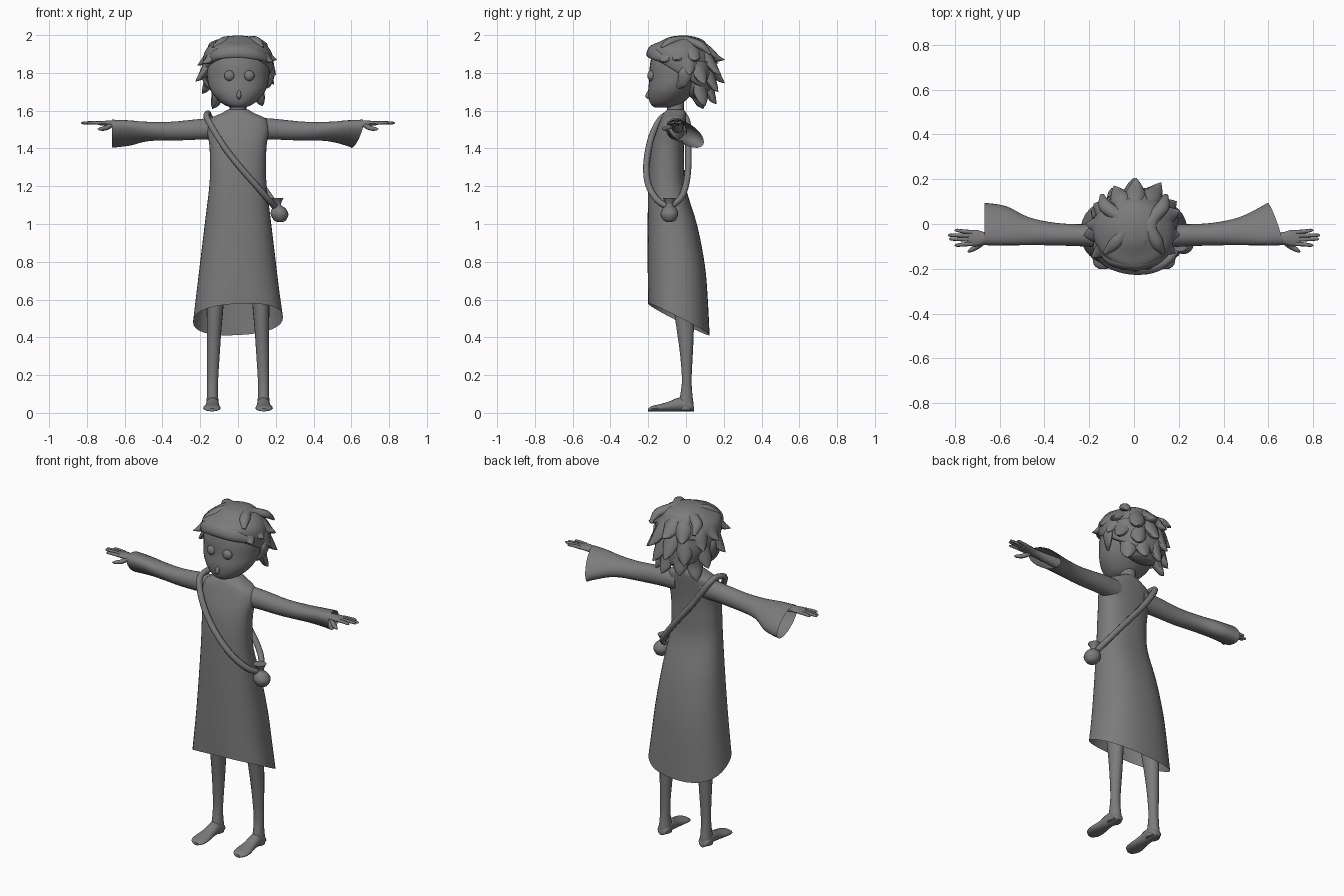
import bpy, bmesh, math
from mathutils import Vector as V

skin = bpy.data.materials.new("plain grey")
skin.diffuse_color = (0.2, 0.2, 0.2, 1)


def finish(name, bm, angle=50):
    bmesh.ops.recalc_face_normals(bm, faces=bm.faces)
    me = bpy.data.meshes.new(name)
    bm.to_mesh(me)
    bm.free()
    me.materials.append(skin)
    ob = bpy.data.objects.new(name, me)
    bpy.context.collection.objects.link(ob)
    bpy.ops.object.select_all(action='DESELECT')
    ob.select_set(True)
    bpy.context.view_layer.objects.active = ob
    bpy.ops.object.shade_smooth_by_angle(angle=math.radians(angle))
    return ob


def smooth_rings(rings, steps, loop=False):
    # Catmull-Rom interpolation between (centre, half axis a, half axis b) rings
    n, out = len(rings), []
    pick = (lambda i: rings[i % n]) if loop else (lambda i: rings[max(0, min(n - 1, i))])
    for i in range(n if loop else n - 1):
        for s in range(steps):
            t = s / steps
            out.append([0.5 * (2 * q + (r - p) * t + (2 * p - 5 * q + 4 * r - w) * t * t
                               + (3 * q - p - 3 * r + w) * t ** 3)
                        for p, q, r, w in zip(pick(i - 1), pick(i), pick(i + 1), pick(i + 2))])
    return out if loop else out + [rings[-1]]


def loft(name, rings, n=24, caps=(True, True), power=1.0, steps=4, loop=False):
    rings = smooth_rings([tuple(V(v) for v in r) for r in rings], steps, loop)
    bm, rows = bmesh.new(), []
    for c, a, b in rings:
        row = []
        for k in range(n):
            u = 2 * math.pi * k / n
            cu, su = math.cos(u), math.sin(u)
            row.append(bm.verts.new(c + a * math.copysign(abs(cu) ** power, cu)
                                    + b * math.copysign(abs(su) ** power, su)))
        rows.append(row)
    pairs = list(zip(rows, rows[1:])) + ([(rows[-1], rows[0])] if loop else [])
    for r, s in pairs:
        for k in range(n):
            bm.faces.new((r[k], r[(k + 1) % n], s[(k + 1) % n], s[k]))
    if not loop:
        for flag, row in zip(caps, (rows[0], rows[-1])):
            if flag:
                bm.faces.new(row)
    return finish(name, bm)


def tube(name, pts, radii, ref=(0, 0, 1), flat=1.0, n=10, steps=4, loop=False):
    pts, rings, m = [V(p) for p in pts], [], len(pts)
    for i, (p, r) in enumerate(zip(pts, radii)):
        t = (pts[(i + 1) % m] - pts[i - 1]) if loop else pts[min(i + 1, m - 1)] - pts[max(i - 1, 0)]
        t.normalize()
        a = t.cross(V(ref)).normalized()
        rings.append((p, a * r, a.cross(t) * r * flat))
    return loft(name, rings, n, steps=steps, loop=loop)


def level(z, front, back, half, drop=0.0, lean=0.0):
    # horizontal ring, lowered towards the back by drop
    return ((0, (front + back) / 2, z), (half, 0, lean), (0, (back - front) / 2, -drop))


def ball(name, loc, size, rot=0):
    bm = bmesh.new()
    bmesh.ops.create_uvsphere(bm, u_segments=20, v_segments=12, radius=1)
    bmesh.ops.scale(bm, vec=size, verts=bm.verts)
    bmesh.ops.translate(bm, vec=loc, verts=bm.verts)
    return finish(name, bm)


# Robe with a hem that dips at the back
loft("robe", [level(1.605, -.10, -.01, .055), level(1.585, -.12, 0, .09), level(1.555, -.135, .0, .15),
              level(1.50, -.155, -.005, .165), level(1.42, -.18, -.01, .152), level(1.32, -.195, -.01, .148),
              level(1.20, -.20, .0, .152, .01), level(1.0, -.203, .06, .176, .01),
              level(.80, -.203, .10, .20, .02), level(.65, -.202, .115, .218, .045),
              level(.495, -.20, .125, .238, .083, .012)],
     n=40, caps=(True, False), power=.85)

# Neck
loft("neck", [level(1.56, -.10, -.01, .05), level(1.60, -.10, -.01, .045), level(1.67, -.10, -.01, .045)], n=16)

# Sleeves flaring into open cuffs, the two cuffs cut slightly differently
for s, label, end, cut in ((1, "left", .63, .035), (-1, "right", .667, 0)):
    rings = [(.08, -.06, 1.505, .055, 0, 0, .06), (.19, -.052, 1.502, .05, 0, 0, .055),
             (.34, -.046, 1.492, .05, -.005, 0, .05), (.47, -.032, 1.490, .062, -.022, .01, .046),
             (.57, -.008, 1.482, .085, -.048, .02, .046), (end, .0, 1.478, .09, -.06, .03, .045)]
    loft(label + "_sleeve", [((s * x, y, z), (-s * cut if i == 5 else 0, ay, az), (0, by, bz))
                             for i, (x, y, z, ay, az, by, bz) in enumerate(rings)], caps=(True, False))
    # Forearm, palm, fingers and thumb
    loft(label + "_hand", [((s * x, y, z), (0, ry, 0), (0, 0, rz)) for x, y, z, ry, rz in
         ((.50, -.045, 1.51, .03, .03), (.60, -.06, 1.525, .026, .022), (.66, -.063, 1.53, .026, .018),
          (.70, -.063, 1.533, .036, .014), (.735, -.063, 1.533, .034, .010), (.745, -.063, 1.533, .025, .006))], n=14)
    for i, (y0, y1, x1) in enumerate(((-.037, -.028, .80), (-.053, -.05, .83), (-.07, -.067, .825), (-.088, -.095, .80))):
        tube(f"{label}_finger_{i + 1}", [(s * .72, y0, 1.534), (s * .765, (y0 + y1) / 2, 1.536),
                                         (s * (x1 - .01), y1, 1.535), (s * x1, y1, 1.534)],
             (.010, .009, .007, .002), n=8, steps=3)
    tube(label + "_thumb", [(s * .67, -.075, 1.525), (s * .70, -.10, 1.508), (s * .73, -.118, 1.503),
                            (s * .742, -.124, 1.503)], (.015, .013, .009, .002), n=8, steps=3)

    # Leg and foot
    loft(label + "_leg", [level_ for level_ in (
        ((s * x, (f + b) / 2, z), (r, 0, 0), (0, (b - f) / 2, 0)) for z, x, f, b, r in
        ((.72, .115, -.08, .04, .05), (.55, .122, -.065, .04, .044), (.44, .126, -.05, .042, .038),
         (.32, .13, -.033, .037, .034), (.18, .134, -.022, .03, .029), (.10, .135, -.03, .034, .029),
         (.05, .135, -.04, .04, .033), (.015, .135, -.04, .04, .034)))], n=18)
    loft(label + "_foot", [((s * x, y, z), (rx, 0, 0), (0, 0, z - .008)) for y, x, rx, z in
         ((.042, .135, .015, .02), (.025, .135, .033, .035), (-.03, .135, .034, .045), (-.09, .136, .038, .034),
          (-.14, .138, .046, .027), (-.18, .138, .042, .022), (-.20, .138, .02, .016))], n=16)

    # Ear and bulging eye
    tube(label + "_ear", [(s * .148, -.045, 1.725), (s * .168, -.02, 1.745), (s * .18, -.005, 1.79),
                          (s * .178, -.005, 1.825), (s * .165, -.02, 1.84)],
         (.012, .026, .036, .026, .006), ref=(1, 0, 0), flat=.4)
    ball(label + "_eye", (.007 + s * .052, -.183, 1.785), (.028, .022, .028))

# Head with a small chin, and nose
loft("head", [level(1.617, -.165, -.07, .035), level(1.632, -.185, -.03, .075), level(1.665, -.197, .01, .115),
              level(1.71, -.20, .05, .147), level(1.77, -.194, .09, .163), level(1.85, -.19, .11, .165),
              level(1.92, -.165, .10, .135), level(1.97, -.08, .03, .05)], n=32)
tube("nose", [(.005, -.185, 1.72), (.005, -.20, 1.69), (.005, -.203, 1.675), (.005, -.19, 1.66)],
     (.004, .011, .012, .003), ref=(0, 1, 0))

# Hair cap, high over the forehead and low at the nape
loft("hair_cap", [level(1.79, -.185, .13, .165, .10), level(1.80, -.198, .145, .178, .095),
                  level(1.86, -.197, .15, .186, .06), level(1.92, -.185, .135, .172, .025),
                  level(1.965, -.14, .10, .125), level(1.99, -.085, .05, .07), level(1.998, -.03, .0, .015)], n=36)
loft("hair_nape", [level(1.665, .03, .10, .08), level(1.70, .0, .125, .12), level(1.78, -.01, .145, .155),
                   level(1.86, -.02, .14, .165)], n=24)

# Pointed hair locks, flowing from the crown to each tip: (x, y, z)
tips = ((-.19, -.15, 1.85), (-.225, -.05, 1.755), (-.215, .0, 1.84), (-.19, .06, 1.69), (-.18, .09, 1.80),
        (-.135, .09, 1.61), (-.10, .16, 1.72), (-.06, .15, 1.645), (-.09, .17, 1.85), (0, .205, 1.745),
        (.01, .205, 1.87), (.05, .16, 1.635), (.12, .185, 1.79), (.13, .10, 1.625), (.10, .17, 1.70),
        (.19, .10, 1.74), (.205, .06, 1.87), (.20, .02, 1.79), (.205, -.05, 1.87), (.185, -.13, 1.86))
for i, tip in enumerate(tips):
    tip = V(tip)
    d = V((tip.x, tip.y + .02, 0)).normalized()

    def shell(z):
        r = .16 * math.sqrt(max(.05, 1 - (max(0, z - 1.83) / .17) ** 2))
        r -= max(0, 1.76 - z) * .4
        return V((d.x * r, -.02 + d.y * r, z))
    start, mid = shell(min(1.96, tip.z + .17)), shell(min(1.91, tip.z + .085))
    low = mid.lerp(tip, .55) - V((0, 0, .012))
    tube(f"hair_lock_{i + 1}", [start, mid, low, tip], (.022, .046, .03, .002), ref=d + V((0, 0, .3)), flat=.6)

# Swept fringe and crown ridges
tube("fringe", [(-.16, -.10, 1.86), (-.11, -.165, 1.90), (0, -.188, 1.915), (.10, -.165, 1.90), (.17, -.11, 1.865)],
     (.014, .03, .036, .032, .012), ref=(0, -1, .4), flat=.5)
for i, (x0, x1) in enumerate(((-.03, -.13), (0, -.06), (.04, .04), (.07, .13))):
    tube(f"crown_ridge_{i + 1}", [(x1, -.13, 1.935), ((x0 + x1) / 2, -.08, 1.967), (x0, .0, 1.972),
                                  (x1, .08, 1.945), (x1 * 1.1, .13, 1.90)],
         (.01, .03, .032, .03, .01), flat=.7)

# Shoulder strap, one closed loop across the body
strap = ((-.16, -.06, 1.585), (-.165, -.125, 1.565), (-.125, -.172, 1.49), (-.06, -.20, 1.39), (.02, -.21, 1.29),
         (.10, -.197, 1.20), (.165, -.15, 1.125), (.195, -.09, 1.095), (.175, -.03, 1.135), (.12, .0, 1.21),
         (.04, .012, 1.31), (-.05, .012, 1.42), (-.12, .01, 1.52), (-.155, -.01, 1.575))
tube("strap", strap, [.017] * len(strap), ref=(.83, 0, .55), n=10, loop=True)

# Pouch with a gathered neck
loft("pouch", [((x, -.088, z), (r, 0, 0), (0, r, 0)) for z, x, r in
               ((1.01, .222, .012), (1.02, .222, .032), (1.052, .22, .047), (1.082, .216, .036), (1.098, .212, .018),
                (1.115, .208, .022), (1.138, .205, .036))], n=16)
